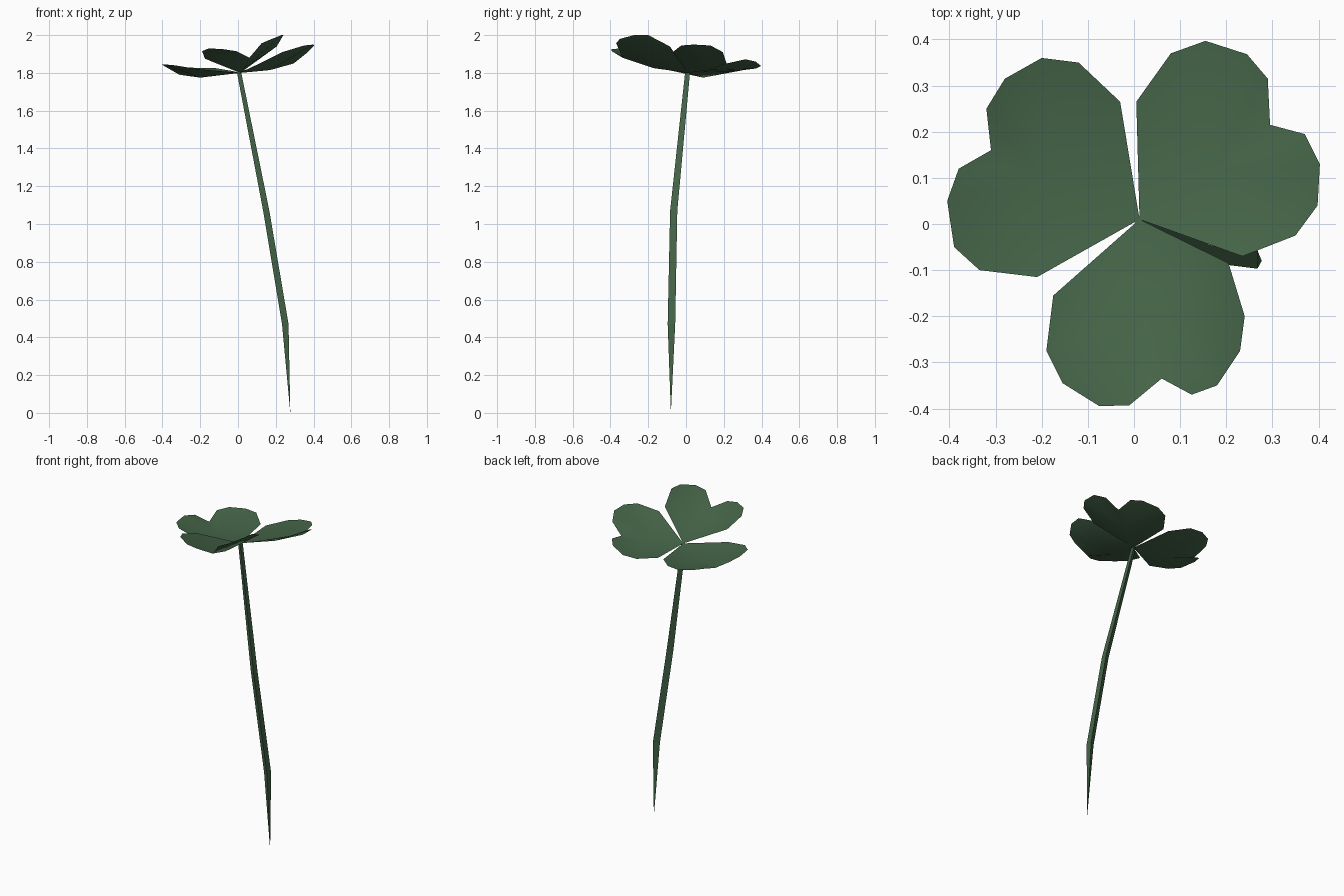
import bpy
from math import cos, sin, radians

green = bpy.data.materials.new("leaf_green")
green.diffuse_color = (0.06, 0.13, 0.065, 1)


def add_mesh(name, verts, faces, smooth):
    mesh = bpy.data.meshes.new(name)
    mesh.from_pydata(verts, [], faces)
    mesh.materials.append(green)
    for p in mesh.polygons:
        p.use_smooth = smooth
    mesh.update()
    ob = bpy.data.objects.new(name, mesh)
    bpy.context.collection.objects.link(ob)
    return ob


def leaflet(name, rib, rim):
    """Heart-shaped sheet: rim fans out from the sagging middle of the rib."""
    verts = [(0.012, 0.01, 1.8), rib] + rim
    n = len(rim)
    faces = [(1, i + 1, i) for i in range(2, n + 1)]
    faces += [(0, 1, 2), (1, 0, n + 1)]
    return add_mesh(name, verts, faces, True)


# Three leaflets, each rim runs clockwise seen from above (sixth/seventh point is the notch)
back_left = [(-0.03, 0.265, 1.81), (-0.12, 0.35, 1.825), (-0.20, 0.36, 1.825),
             (-0.28, 0.315, 1.83), (-0.32, 0.25, 1.825), (-0.31, 0.16, 1.79),
             (-0.38, 0.12, 1.83), (-0.405, 0.05, 1.845), (-0.39, -0.05, 1.845),
             (-0.335, -0.10, 1.84), (-0.21, -0.115, 1.82)]
back_right = [(0.235, -0.07, 1.91), (0.35, -0.025, 1.945), (0.398, 0.04, 1.95),
              (0.403, 0.13, 1.945), (0.37, 0.195, 1.91), (0.295, 0.215, 1.85),
              (0.29, 0.315, 1.872), (0.245, 0.368, 1.86), (0.155, 0.397, 1.837),
              (0.08, 0.37, 1.823), (0.005, 0.265, 1.81)]
front = [(-0.175, -0.155, 1.875), (-0.19, -0.275, 1.915), (-0.155, -0.345, 1.93),
         (-0.075, -0.395, 1.925), (-0.01, -0.393, 1.915), (0.06, -0.335, 1.88),
         (0.125, -0.37, 1.957), (0.18, -0.35, 1.98), (0.23, -0.275, 2.0),
         (0.24, -0.20, 2.0), (0.205, -0.085, 1.94)]
leaflet("leaflet_back_left", (-0.2, 0.09, 1.775), back_left)
leaflet("leaflet_back_right", (0.17, 0.12, 1.815), back_right)
leaflet("leaflet_front", (0.035, -0.17, 1.825), front)

# Three-sided bent stem, tapering to a point at the ground
path = [((0.01, 0.008, 1.8), 0.015), ((0.155, -0.065, 1.07), 0.022),
        ((0.256, -0.077, 0.47), 0.023)]
verts, faces = [], []
for (x, y, z), r in path:
    verts += [(x + r * cos(radians(a)), y + r * sin(radians(a)), z)
              for a in (60, 180, 300)]
verts.append((0.277, -0.08, 0))
for k in range(3):
    j = (k + 1) % 3
    for b in (0, 3):
        faces.append((b + k, b + 3 + k, b + 3 + j, b + j))
    faces.append((6 + k, 9, 6 + j))
faces.append((0, 1, 2))
add_mesh("stem", verts, faces, False)
